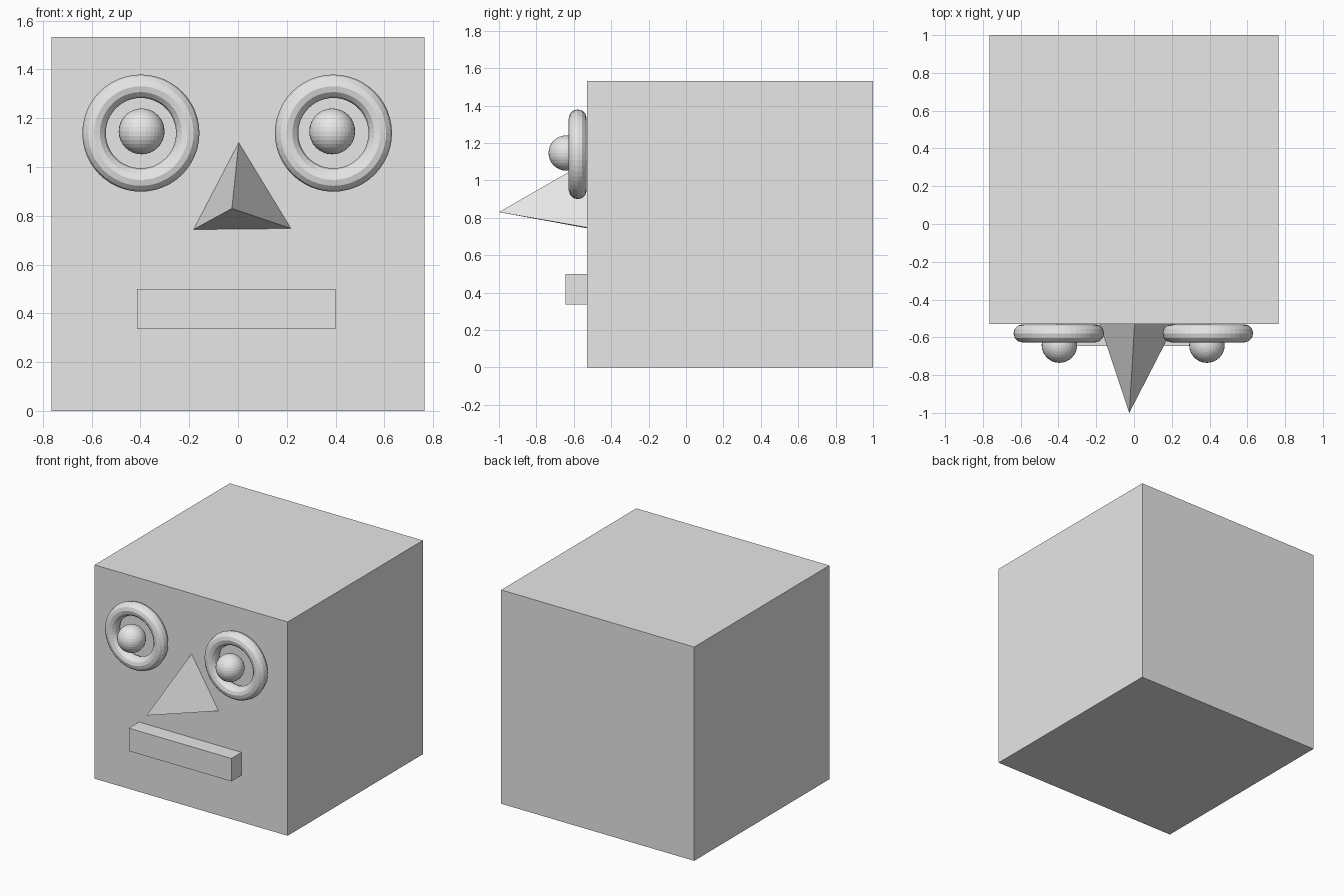
import bpy
from math import pi

default = bpy.data.objects.get("Cube")
if default:
    bpy.data.objects.remove(default, do_unlink=True)

GREY = (0.8, 0.8, 0.8, 1)
grey = bpy.data.materials.new("plain_grey")
grey.use_nodes = True
grey.diffuse_color = GREY
grey.node_tree.nodes["Principled BSDF"].inputs["Base Color"].default_value = GREY


def finish(name):
    ob = bpy.context.object
    ob.name = name
    ob.data.materials.clear()
    ob.data.materials.append(grey)
    return ob


def box(name, low, high):
    centre = [(a + b) / 2 for a, b in zip(low, high)]
    bpy.ops.mesh.primitive_cube_add(size=1, location=centre)
    ob = finish(name)
    ob.scale = [b - a for a, b in zip(low, high)]


FACE_Y = -0.53

# Head block and mouth bar
box("head", (-0.765, FACE_Y, 0), (0.765, 1, 1.532))
box("mouth", (-0.414, -0.645, 0.336), (0.399, FACE_Y + 0.02, 0.5))

# Eyes: a faceted ring around a ball
for side, ring_x, ball_x in (("right", -0.398, -0.395), ("left", 0.391, 0.386)):
    bpy.ops.mesh.primitive_torus_add(
        major_segments=48, minor_segments=12, major_radius=0.192,
        minor_radius=0.048, location=(ring_x, -0.579, 1.139),
        rotation=(pi / 2, 0, 0))
    finish(side + "_eye_ring")
    bpy.ops.mesh.primitive_uv_sphere_add(
        segments=32, ring_count=16, radius=0.094,
        location=(ball_x, -0.641, 1.146))
    finish(side + "_eyeball")

# Nose: three-sided pyramid with an off-centre tip
base = [(0.003, FACE_Y, 1.1), (-0.182, FACE_Y, 0.744), (0.217, FACE_Y, 0.748)]
mesh = bpy.data.meshes.new("nose")
mesh.from_pydata(base + [(-0.025, -1, 0.83)], [],
                 [(0, 2, 1), (0, 1, 3), (1, 2, 3), (2, 0, 3)])
nose = bpy.data.objects.new("nose", mesh)
bpy.context.collection.objects.link(nose)
mesh.materials.append(grey)
